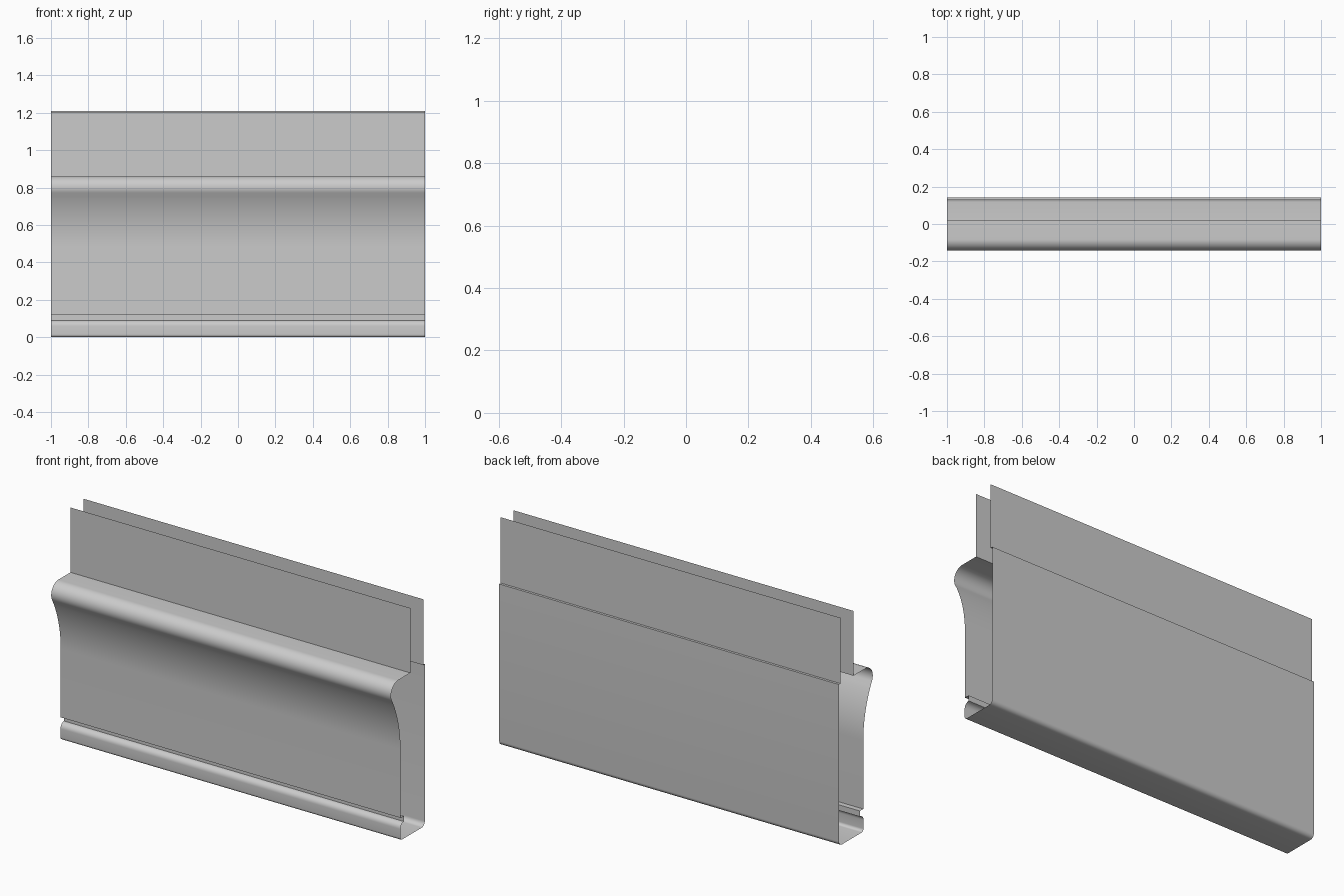
import bpy, bmesh
from math import sin, cos, radians

if "Cube" in bpy.data.objects:
    bpy.data.objects.remove(bpy.data.objects["Cube"])


def arc(cy, cz, r, a0, a1, n=8):
    """Points (y, z) along a circular arc, angles in degrees."""
    return [(cy + r * cos(radians(a0 + (a1 - a0) * i / n)),
             cz + r * sin(radians(a0 + (a1 - a0) * i / n))) for i in range(n + 1)]


def extrude_profile(name, profile, half=1.0):
    """Open sheet swept along x."""
    bm = bmesh.new()
    left = [bm.verts.new((-half, y, z)) for y, z in profile]
    right = [bm.verts.new((half, y, z)) for y, z in profile]
    for i in range(len(profile) - 1):
        bm.faces.new((left[i], left[i + 1], right[i + 1], right[i]))
    me = bpy.data.meshes.new(name)
    bm.to_mesh(me)
    bm.free()
    ob = bpy.data.objects.new(name, me)
    bpy.context.collection.objects.link(ob)
    bpy.ops.object.select_all(action='DESELECT')
    ob.select_set(True)
    bpy.context.view_layer.objects.active = ob
    bpy.ops.object.shade_smooth_by_angle(angle=radians(30))
    return ob


# front flap and top ledge
profile = [(0.02, 1.205), (0.02, 0.86)]
# rounded nose, then tangent cove running into the flat face
profile += arc(-0.082, 0.80, 0.06, 90, 208, 16)
R = 0.618
profile += arc(-0.062 - R, 0.482, R, 28, 0, 14)[1:]
# small groove above the bottom bead
profile += [(-0.062, 0.12), (-0.034, 0.12), (-0.034, 0.09)]
# bead with rounded top and bottom edges
profile += arc(-0.034, 0.06, 0.03, 90, 180)[1:]
profile += arc(-0.049, 0.015, 0.015, 180, 270)
# floor, rounded back corner, back wall
profile += arc(0.117, 0.025, 0.025, 270, 360)
# step in to the back flap
profile += [(0.142, 0.86), (0.129, 0.86), (0.129, 1.21)]

extrude_profile("moulding_panel", profile)
